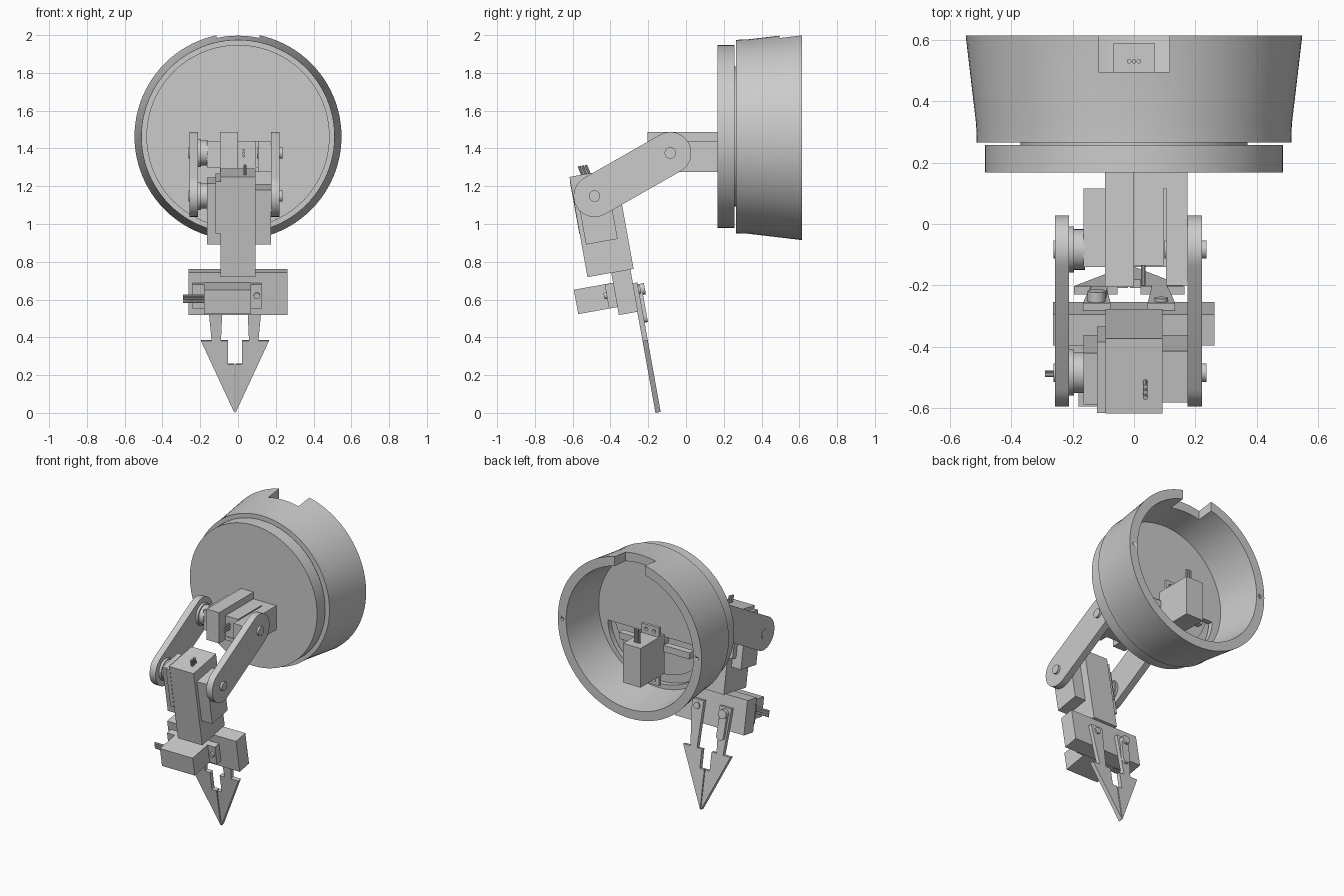
import bpy, bmesh
from math import radians, pi, cos, sin
from mathutils import Matrix, Vector

if "Cube" in bpy.data.objects:
    bpy.data.objects.remove(bpy.data.objects["Cube"])

CZ = 1.463                                   # height of the turntable axis
SHOULDER, ELBOW = (-.083, 1.376), (-.484, 1.148)   # (y, z) of the joints
ARM = Matrix.Translation((0, *ELBOW)) @ Matrix.Rotation(radians(10.2), 4, 'X')
WORLD = Matrix.Identity(4)


def finish(name, bm, m=WORLD, smooth=False):
    bmesh.ops.recalc_face_normals(bm, faces=bm.faces)
    bm.transform(m)
    me = bpy.data.meshes.new(name)
    bm.to_mesh(me)
    bm.free()
    ob = bpy.data.objects.new(name, me)
    bpy.context.collection.objects.link(ob)
    if smooth:
        bpy.ops.object.select_all(action='DESELECT')
        ob.select_set(True)
        bpy.context.view_layer.objects.active = ob
        bpy.ops.object.shade_smooth_by_angle(angle=radians(30))
    return ob


def box(name, x, y, z, m=WORLD):
    bm = bmesh.new()
    bmesh.ops.create_cube(bm, size=1)
    for v in bm.verts:
        v.co = [a + (b - a) * (c + .5) for c, (a, b) in zip(v.co, (x, y, z))]
    return finish(name, bm, m)


def rod(name, p, q, r, m=WORLD, seg=40):
    p, q = Vector(p), Vector(q)
    bm = bmesh.new()
    bmesh.ops.create_cone(bm, cap_ends=True, segments=seg, radius1=r, radius2=r, depth=(q - p).length)
    rot = (q - p).to_track_quat('Z', 'Y').to_matrix().to_4x4()
    return finish(name, bm, m @ Matrix.Translation((p + q) / 2) @ rot, True)


def prism(name, pts, offset, m=WORLD, smooth=False):
    bm = bmesh.new()
    f = bm.faces.new([bm.verts.new(p) for p in pts])
    r = bmesh.ops.extrude_face_region(bm, geom=[f])
    bmesh.ops.translate(bm, vec=offset, verts=[g for g in r['geom'] if isinstance(g, bmesh.types.BMVert)])
    return finish(name, bm, m, smooth)


def lathe(name, profile, seg=96):
    """Spin a (radius, y) profile about the turntable axis."""
    bm = bmesh.new()
    vs = [bm.verts.new((r, y, 0)) for r, y in profile]
    es = [bm.edges.new(e) for e in zip(vs, vs[1:])]
    bmesh.ops.spin(bm, geom=vs + es, cent=(0, 0, 0), axis=(0, 1, 0), angle=2 * pi, steps=seg)
    bmesh.ops.remove_doubles(bm, verts=bm.verts, dist=1e-4)
    return finish(name, bm, Matrix.Translation((0, 0, CZ)), True)


def capsule(a, b, r, n=16):
    """Outline of a rounded link between two 2D points."""
    a, b = Vector(a), Vector(b)
    t = (b - a).normalized()
    s = Vector((-t.y, t.x))
    out = []
    for c, d in ((a, -1), (b, 1)):
        out += [c + r * (s * d * cos(pi * i / n) * -1 + t * d * sin(pi * i / n)) for i in range(n + 1)]
    return out


def cut(ob, cutter):
    cutter.hide_render = True
    cutter.hide_set(True)
    mod = ob.modifiers.new('cut', 'BOOLEAN')
    mod.operation, mod.object, mod.solver = 'DIFFERENCE', cutter, 'EXACT'


def wires(name, start, direction, spread, m=WORLD):
    s, d, w = Vector(start), Vector(direction), Vector(spread)
    for i in (-1, 0, 1):
        rod(f'{name}_{i + 2}', s + w * i, s + w * i + d, .0075, m, 10)


# round housing: tapered cup open at the back, with notch, floor opening and screw holes
housing = lathe('housing', [(0, .265), (.512, .265), (.514, .325), (.548, .613), (.485, .613),
                            (.455, .30), (0, .30)])
cut(housing, box('notch_cutter', (-.115, .115), (.495, .7), (CZ + .3, 2.2)))
arc = [(.385 * cos(a), .22, 1.37 + .33 * sin(a)) for a in (pi + pi * i / 32 for i in range(33))]
cut(housing, prism('opening_cutter', arc, (0, .12, 0)))
for x in (-.515, .515):
    cut(housing, rod('screw_hole_cutter', (x, .55, CZ), (x, .7, CZ), .01, seg=16))

# turntable disc and spacer
lathe('turntable', [(0, .168), (.485, .168), (.485, .257), (0, .257)])
lathe('spacer', [(0, .25), (.37, .25), (.37, .267), (0, .267)])

# turning motor inside the housing
box('base_motor', (-.067, .067), (.33, .59), (1.135, 1.405))
for i, z in enumerate(((1.405, 1.47), (1.07, 1.135))):
    tab = box(f'base_motor_tab_{i}', (-.067, .067), (.37, .39), z)
    for x in (-.03, .03):
        cut(tab, rod('tab_hole_cutter', (x, .3, sum(z) / 2), (x, .45, sum(z) / 2), .012, seg=16))
rod('base_motor_shaft', (0, .25, 1.34), (0, .34, 1.34), .055)
wires('base_motor_wire', (0, .53, 1.40), (0, 0, .1), (.016, 0, 0))
for s in (-1, 1):
    box('motor_rail', sorted((s * .07, s * .27)), (.30, .345), (1.29, 1.335))

# shoulder motor block
box('shoulder_mount', (-.095, 0), (-.205, .17), (1.275, 1.487))
box('shoulder_motor', (0, .096), (-.135, .17), (1.30, 1.44))
box('shoulder_motor_head', (-.165, -.095), (-.14, .115), (1.30, 1.44))
box('shoulder_side_plate', (.105, .175), (-.2, .17), (1.275, 1.44))
box('shoulder_back_web', (.09, .11), (.115, .17), (1.275, 1.44))
box('shoulder_floor', (-.05, .175), (-.14, .17), (1.275, 1.30))
wires('shoulder_wire', (.03, -.13, 1.375), (0, -.07, 0), (0, 0, .016))

# pair of upper arm links with horns and pivot pins
for side, x, w in (('left', -.258, .046), ('right', .175, .046)):
    prism(f'{side}_link', [(x, *p) for p in capsule(SHOULDER, ELBOW, .111)], (w, 0, 0), smooth=True)
for joint, (y, z) in (('shoulder', SHOULDER), ('elbow', ELBOW)):
    rod(f'{joint}_pin', (.1, y, z), (.236, y, z), .03)
    rod(f'{joint}_horn', (-.215, y, z), (-.195, y, z), .075)
    rod(f'{joint}_hub', (-.197, y, z), (-.16, y, z), .066)
    rod(f'{joint}_horn_screw', (-.262, y, z), (-.2, y, z), .03)

# forearm, modelled upright around the elbow and then tilted
box('forearm', (-.093, .093), (-.113, .135), (-.416, .123), ARM)
box('elbow_motor_right', (.093, .175), (-.09, .08), (-.245, .05), ARM)
box('elbow_motor_left', (-.165, -.093), (-.09, .08), (-.245, .085), ARM)
box('elbow_motor_flange', (-.12, -.09), (-.115, .12), (-.18, .1), ARM)
wires('elbow_wire', (.037, -.025, .12), (0, -.01, .05), (0, .018, 0), ARM)

# wrist bar and gripper motor
box('wrist_bar', (-.263, .262), (.015, .118), (-.643, -.414), ARM)
box('gripper_motor', (-.18, .07), (-.196, .02), (-.6, -.469), ARM)
box('gripper_motor_tab', (.06, .125), (-.03, .016), (-.6, -.47), ARM)
box('gripper_motor_tab_left', (-.24, -.17), (-.03, .016), (-.6, -.47), ARM)
rod('tab_screw', (.1, -.045, -.53), (.1, -.02, -.53), .017, ARM, 16)
wires('gripper_wire', (-.18, -.10, -.535), (-.11, 0, 0), (0, 0, .016), ARM)

# pair of barbed gripper fingers
half = [(.15, -.49), (.137, -.66), (.124, -.80), (.18, -.80), (.003, -1.187), (.003, -.926),
        (.037, -.926), (.037, -.80), (.074, -.80), (.068, -.66), (.06, -.49)]
for side, s in (('left', -1), ('right', 1)):
    prism(f'{side}_finger', [(-.016 + s * x, .114, z) for x, z in half], (0, .028, 0), ARM)
    rod(f'{side}_finger_pivot', (-.016 + s * .105, .11, -.53), (-.016 + s * .105, .152, -.53), .022, ARM, 24)

# drive horn on the left finger
prism('finger_horn', [(p.x, .142, p.y) for p in capsule((-.122, -.53), (-.113, -.68), .027)],
      (0, .018, 0), ARM, True)
rod('finger_horn_hub', (-.122, .14, -.53), (-.122, .175, -.53), .03, ARM, 24)
